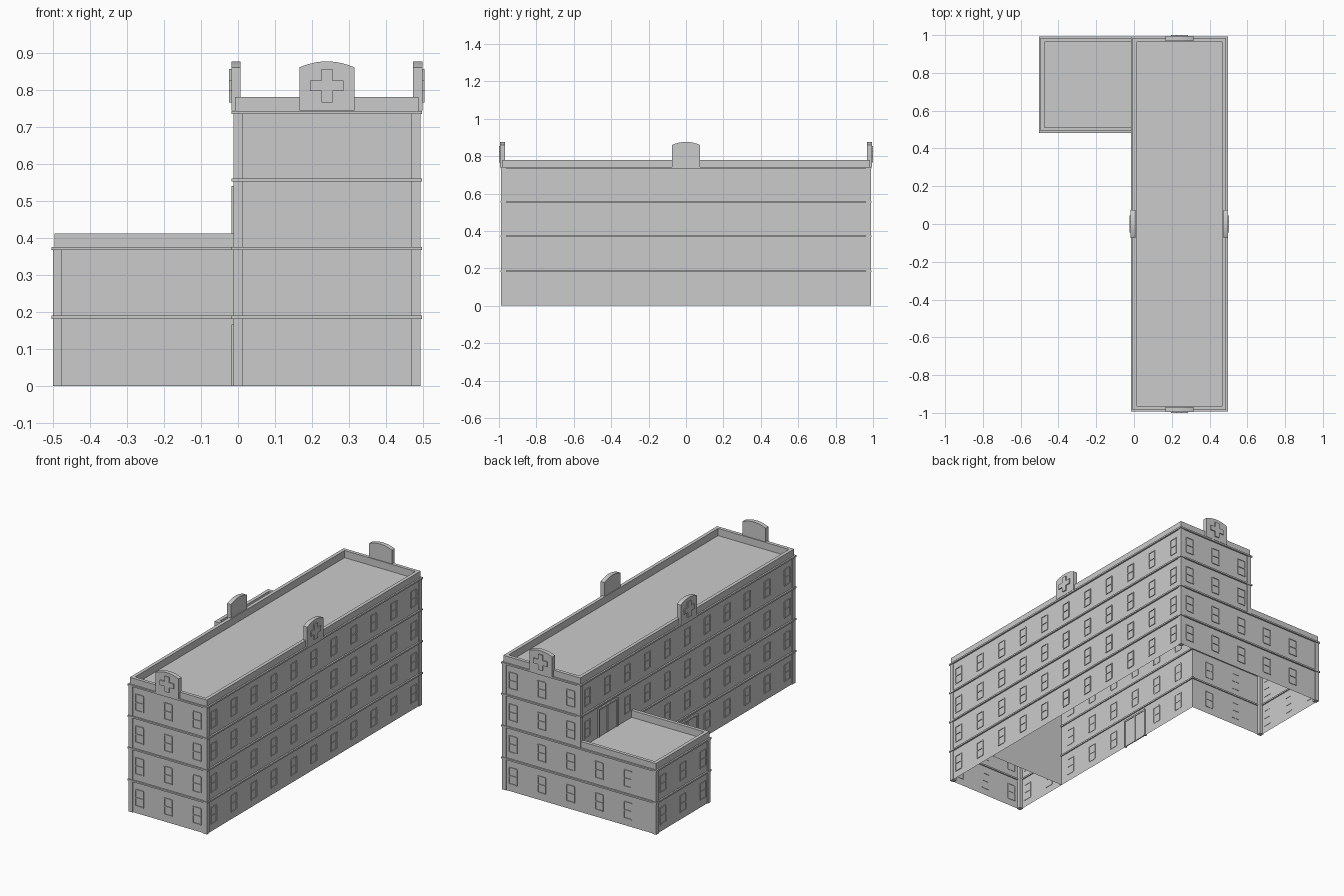
import bpy, bmesh
from math import radians, sin, cos, pi
from mathutils import Matrix, Vector

if "Cube" in bpy.data.objects:
    bpy.data.objects.remove(bpy.data.objects["Cube"])

MX, MY = 0.24, 0.984          # main block centre x and half depth
ROOF, LOW = 0.738, 0.371      # main and wing roof heights
STOREY = 0.185


def finish(name, bm):
    mesh = bpy.data.meshes.new(name)
    bm.to_mesh(mesh)
    bm.free()
    ob = bpy.data.objects.new(name, mesh)
    bpy.context.collection.objects.link(ob)
    return ob


def box(bm, T, x0, x1, y0, y1, z0, z1):
    c = Vector(((x0 + x1) / 2, (y0 + y1) / 2, (z0 + z1) / 2))
    S = Matrix.Diagonal((x1 - x0, y1 - y0, z1 - z0, 1))
    bmesh.ops.create_cube(bm, size=1, matrix=T @ Matrix.Translation(c) @ S)


def quad(bm, T, pts):
    bm.faces.new([bm.verts.new(T @ Vector(p)) for p in pts])


def prism(bm, T, outline, y0, y1):
    a = [bm.verts.new(T @ Vector((x, y0, z))) for x, z in outline]
    b = [bm.verts.new(T @ Vector((x, y1, z))) for x, z in outline]
    faces = [bm.faces.new(a), bm.faces.new(b[::-1])]
    for i in range(len(a)):
        j = (i + 1) % len(a)
        faces.append(bm.faces.new((a[j], a[i], b[i], b[j])))
    bmesh.ops.recalc_face_normals(bm, faces=faces)


# Local frame of a wall: x runs along it, -y points outward
def frame(cx, cy, deg):
    return Matrix.Translation((cx, cy, 0)) @ Matrix.Rotation(radians(deg), 4, 'Z')


def window(bm, T, u, z):
    w, h, t, d = 0.025, 0.047, 0.005, -0.004
    for s in (-1, 1):
        box(bm, T, u + s * w - t / 2, u + s * w + t / 2, d, 0.002, z - h, z + h)
    for dz in (-h, 0, h):
        box(bm, T, u - w, u + w, d, 0.002, z + dz - t / 2, z + dz + t / 2)


def door(bm, T, u, z):
    w, h, t = 0.085, 0.165, 0.009
    for s in (-1, 1):
        box(bm, T, u + s * w - t / 2, u + s * w + t / 2, -0.009, 0.006, z, z + h)
    box(bm, T, u - w - t / 2, u + w + t / 2, -0.009, 0.006, z + h - t, z + h)
    box(bm, T, u - 0.003, u + 0.003, -0.006, 0.005, z, z + h - t)
    for s in (-1, 1):
        box(bm, T, u + s * 0.042 - 0.037, u + s * 0.042 + 0.037,
            -0.003, 0.003, z, z + h - t)


# Wall segments: name, cx, cy, angle, half length, z0, z1,
# window places (world), window storeys, band levels, door (place, z)
xs = [0.055, 0.24, 0.425]
wx = [-0.315, -0.13]
ys = [-0.92 + 0.184 * i for i in range(11)]
all_bands = [STOREY, LOW, 0.556, ROOF]
walls = [
    ("front", MX, -MY, 0, 0.248, 0, ROOF, xs, range(4), all_bands, None),
    ("right", 0.488, 0, 90, MY, 0, ROOF, ys, range(4), all_bands, None),
    ("back", MX, MY, 180, 0.248, 0, ROOF, xs, range(4), all_bands, None),
    ("left_lower", -0.008, -0.246, 270, 0.738, 0, LOW, ys[:8], (0, 1),
     [STOREY, LOW], (0, 0)),
    ("left_upper", -0.008, 0, 270, MY, LOW, ROOF, ys, (2, 3),
     [0.556, ROOF], (0.736, LOW + 0.003)),
    ("wing_front", -0.2515, 0.492, 0, 0.2435, 0, LOW, wx, (0, 1), [STOREY, LOW], None),
    ("wing_left", -0.495, 0.738, 270, 0.246, 0, LOW, ys[8:], (0, 1), [STOREY, LOW], None),
    ("wing_back", -0.2515, MY, 180, 0.2435, 0, LOW, wx, (0, 1), [STOREY, LOW], None),
]
for name, cx, cy, deg, L, z0, z1, places, storeys, bands, dr in walls:
    T = frame(cx, cy, deg)
    to_u = lambda p: {0: p - cx, 90: p - cy, 180: cx - p, 270: cy - p}[deg]
    bm = bmesh.new()
    quad(bm, T, [(-L, 0, z0), (L, 0, z0), (L, 0, z1), (-L, 0, z1)])
    finish("wall_" + name, bm)
    # String courses
    bm = bmesh.new()
    for z in bands:
        box(bm, T, -L - 0.009, L + 0.009, -0.009, 0.006, z - 0.0045, z + 0.0045)
    finish("bands_" + name, bm)
    # Windows, leaving out any place taken by a door
    bm = bmesh.new()
    for k in storeys:
        z = 0.09 + STOREY * k
        for p in places:
            if dr and abs(p - dr[0]) < 0.05 and 0 < z - dr[1] < STOREY:
                continue
            window(bm, T, to_u(p), z)
    finish("windows_" + name, bm)
    if dr:
        bm = bmesh.new()
        door(bm, T, to_u(dr[0]), dr[1])
        finish("door_" + name, bm)

I = Matrix.Identity(4)

# Corner pilasters
bm = bmesh.new()
for x, y, z0, z1 in [(0, -0.976, 0, ROOF), (0.48, -0.976, 0, ROOF),
                     (0.48, 0.976, 0, ROOF), (0, 0.976, LOW, ROOF),
                     (-0.4875, 0.976, 0, LOW), (-0.4875, 0.5, 0, LOW)]:
    box(bm, I, x - 0.0125, x + 0.0125, y - 0.0125, y + 0.0125, z0, z1)
finish("corner_pilasters", bm)

# Roofs and the hidden inner wall
bm = bmesh.new()
quad(bm, I, [(-0.008, -MY, ROOF), (0.488, -MY, ROOF), (0.488, MY, ROOF), (-0.008, MY, ROOF)])
finish("main_roof", bm)
bm = bmesh.new()
quad(bm, I, [(-0.495, 0.492, LOW), (-0.008, 0.492, LOW), (-0.008, MY, LOW), (-0.495, MY, LOW)])
finish("wing_roof", bm)
bm = bmesh.new()
quad(bm, I, [(-0.008, -0.63, 0), (0.488, -0.63, 0), (0.488, -0.63, ROOF), (-0.008, -0.63, ROOF)])
finish("inner_wall", bm)

# Parapets
t = 0.02
bm = bmesh.new()
for x0, x1, y0, y1 in [(-0.008, 0.488, -MY, -MY + t), (-0.008, 0.488, MY - t, MY),
                       (-0.008, -0.008 + t, -MY + t, MY - t),
                       (0.488 - t, 0.488, -MY + t, MY - t)]:
    box(bm, I, x0, x1, y0, y1, ROOF, 0.78)
finish("main_parapet", bm)
bm = bmesh.new()
for x0, x1, y0, y1 in [(-0.495, -0.008, 0.492, 0.492 + t), (-0.495, -0.008, MY - t, MY),
                       (-0.495, -0.495 + t, 0.492 + t, MY - t)]:
    box(bm, I, x0, x1, y0, y1, LOW, 0.412)
finish("wing_parapet", bm)

# Arched gable plates with raised crosses on all four sides
W = 0.074
arch = [(-W, 0.743), (W, 0.743)]
arch += [(W * (1 - i / 5), 0.86 + 0.016 * (1 - (1 - i / 5) ** 2)) for i in range(11)]
a, b, zc = 0.045, 0.0145, 0.81
cross = [(-b, -a), (b, -a), (b, -b), (a, -b), (a, b), (b, b),
         (b, a), (-b, a), (-b, b), (-a, b), (-a, -b), (-b, -b)]
for side, cx, cy, deg in [("front", MX, -MY, 0), ("right", 0.488, 0, 90),
                          ("back", MX, MY, 180), ("left", -0.008, 0, 270)]:
    T = frame(cx, cy, deg)
    bm = bmesh.new()
    prism(bm, T, arch, -0.01, 0.015)
    finish("gable_" + side, bm)
    bm = bmesh.new()
    prism(bm, T, [(x, z + zc) for x, z in cross], -0.016, -0.008)
    finish("cross_" + side, bm)
